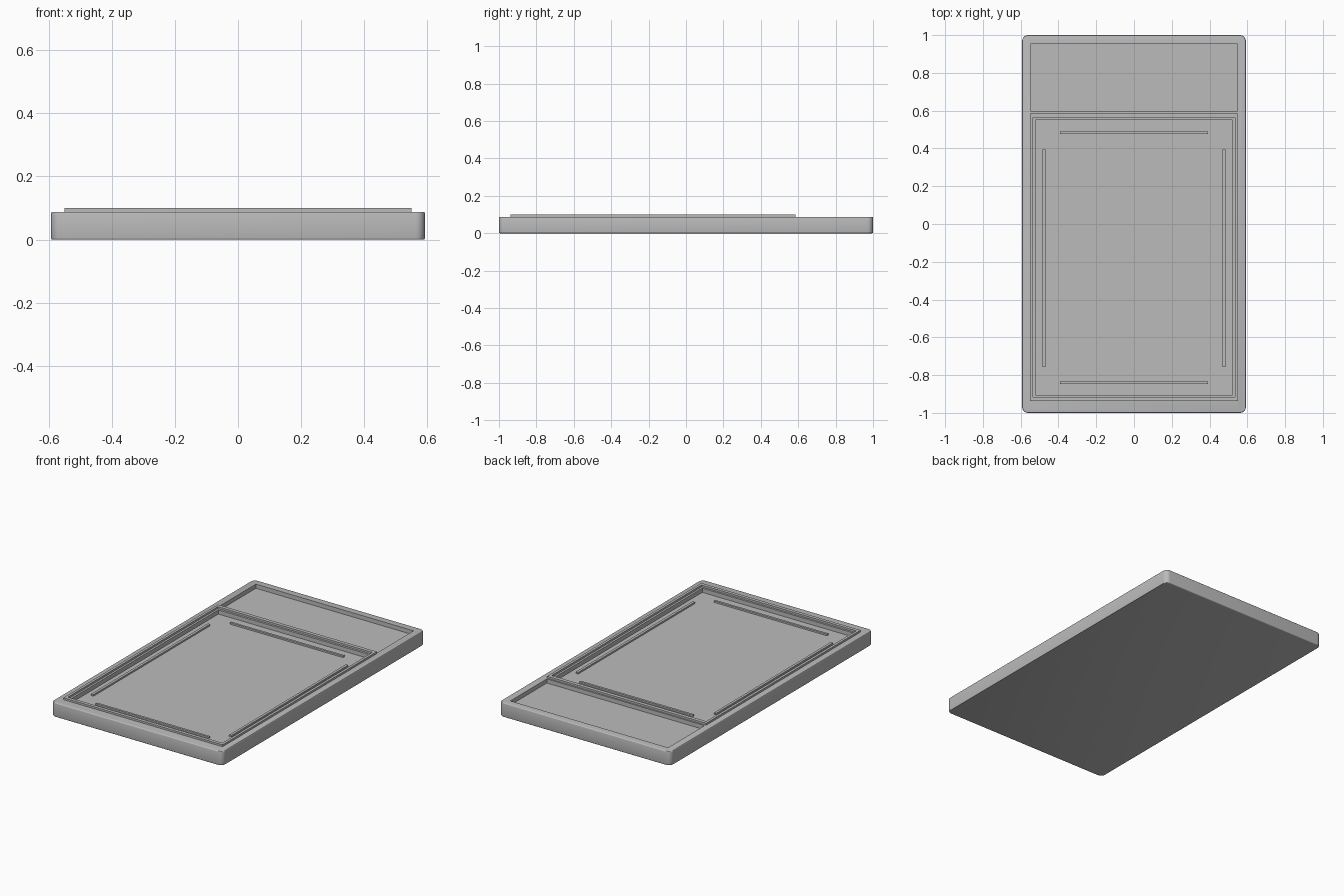
import bpy, bmesh

if "Cube" in bpy.data.objects:
    bpy.data.objects.remove(bpy.data.objects["Cube"])

grey = bpy.data.materials.new("neutral grey")
grey.diffuse_color = (0.5, 0.5, 0.5, 1)
grey.use_nodes = True
grey.node_tree.nodes["Principled BSDF"].inputs["Base Color"].default_value = grey.diffuse_color

FLOOR, DECK, LIP = 0.062, 0.088, 0.10


def box(name, x0, x1, y0, y1, z0, z1):
    bm = bmesh.new()
    bmesh.ops.create_cube(bm, size=1)
    for v in bm.verts:
        v.co = (x1 if v.co.x > 0 else x0, y1 if v.co.y > 0 else y0, z1 if v.co.z > 0 else z0)
    me = bpy.data.meshes.new(name)
    bm.to_mesh(me)
    bm.free()
    me.materials.append(grey)
    ob = bpy.data.objects.new(name, me)
    bpy.context.collection.objects.link(ob)
    return ob


def cut(ob, *area):
    cutter = box("cutter", *area)
    cutter.hide_render = True
    mod = ob.modifiers.new("recess", "BOOLEAN")
    mod.operation, mod.solver, mod.object = "DIFFERENCE", "EXACT", cutter
    bpy.context.view_layer.objects.active = ob
    bpy.ops.object.modifier_apply(modifier=mod.name)
    bpy.data.objects.remove(cutter)


# Slab with rounded corners and slightly softened rims
tray = box("tray_body", -0.592, 0.592, -1, 1, 0, DECK)
bm = bmesh.new()
bm.from_mesh(tray.data)
upright = [e for e in bm.edges if abs(e.verts[0].co.z - e.verts[1].co.z) > 0.01]
bmesh.ops.bevel(bm, geom=upright, offset=0.03, segments=6, profile=0.5, affect="EDGES")
rims = [e for e in bm.edges if abs(e.verts[0].co.z - e.verts[1].co.z) < 0.001]
bmesh.ops.bevel(bm, geom=rims, offset=0.005, segments=3, profile=0.5, affect="EDGES")
bm.to_mesh(tray.data)
bm.free()

# Two recesses in the slab
cut(tray, -0.545, 0.545, 0.595, 0.955, FLOOR, 0.2)
cut(tray, -0.521, 0.521, -0.905, 0.55, FLOOR, 0.2)
bpy.ops.object.select_all(action="DESELECT")
tray.select_set(True)
bpy.context.view_layer.objects.active = tray
bpy.ops.object.shade_smooth_by_angle()

# Raised lip around the large recess
lip = box("raised_lip", -0.55, 0.55, -0.938, 0.586, DECK - 0.004, LIP)
cut(lip, -0.534, 0.534, -0.917, 0.563, 0, 0.2)

# Thin ribs on the floor of the large recess
for side, s in (("left", -1), ("right", 1)):
    x = 0.477 * s
    box(side + "_rib", x - 0.008, x + 0.008, -0.757, 0.395, FLOOR - 0.004, FLOOR + 0.01)
for side, y in (("front", -0.84), ("back", 0.484)):
    box(side + "_rib", -0.391, 0.391, y - 0.007, y + 0.007, FLOOR - 0.004, FLOOR + 0.01)
